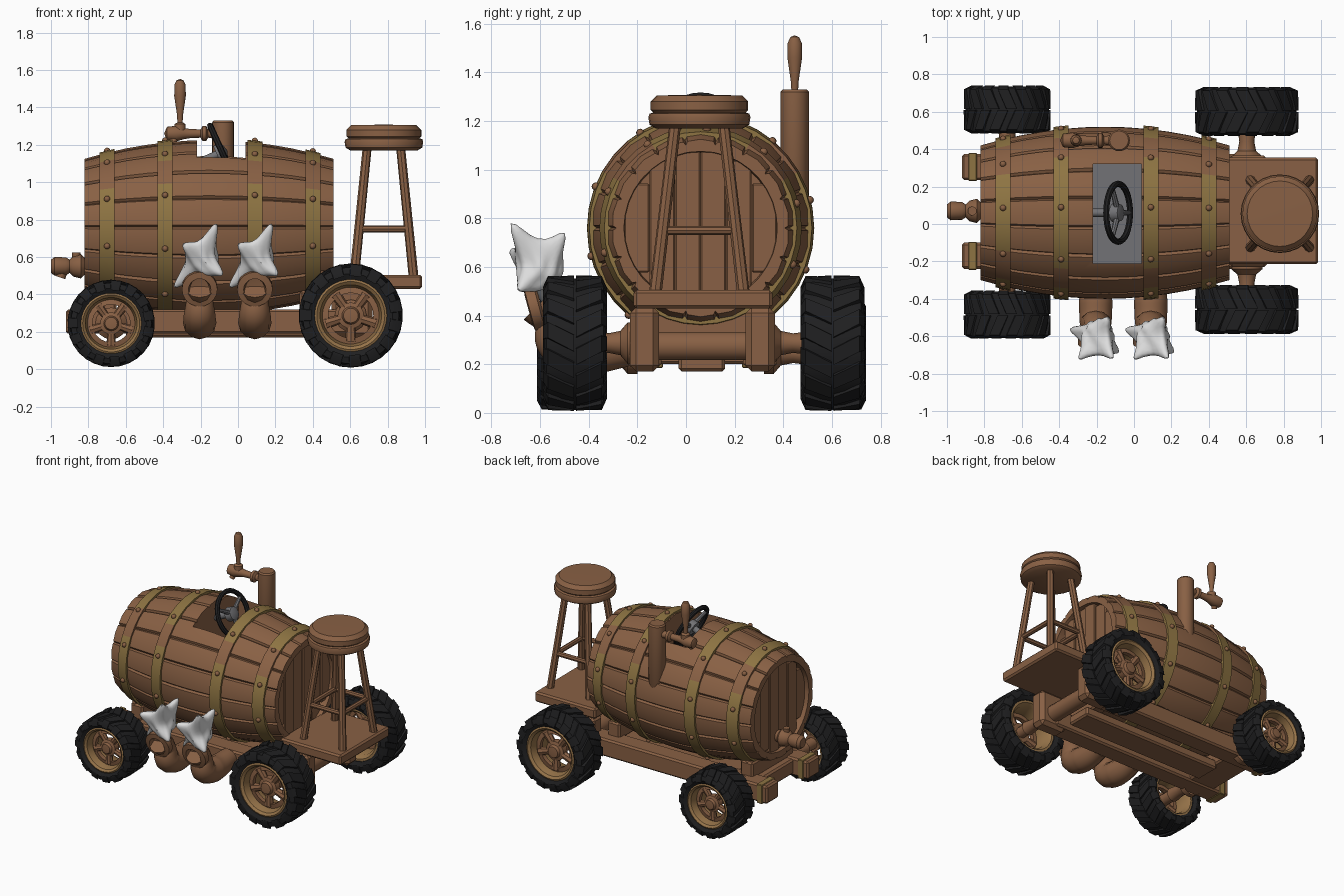
import bpy, bmesh, math
from mathutils import Vector, Matrix

if "Cube" in bpy.data.objects:
    bpy.data.objects.remove(bpy.data.objects["Cube"])


def material(name, *rgb):
    m = bpy.data.materials.new(name)
    m.use_nodes = True
    m.diffuse_color = (*rgb, 1)
    m.node_tree.nodes["Principled BSDF"].inputs["Base Color"].default_value = (*rgb, 1)
    return m


wood = material("brown wood", .25, .118, .058)
brass = material("aged brass", .27, .175, .055)
rim_mat = material("tan rim", .31, .175, .068)
rubber = material("black rubber", .014, .014, .015)
grey = material("grey metal", .17, .17, .18)
white = material("white smoke", .72, .72, .72)
made = []


def finish(bm, name, *mats):
    bmesh.ops.remove_doubles(bm, verts=bm.verts, dist=1e-5)
    bmesh.ops.recalc_face_normals(bm, faces=bm.faces)
    me = bpy.data.meshes.new(name)
    bm.to_mesh(me)
    bm.free()
    for m in mats:
        me.materials.append(m)
    ob = bpy.data.objects.new(name, me)
    bpy.context.collection.objects.link(ob)
    made.append(ob)
    return ob


def lathe(name, mat, origin, axis, profile, n=24, closed=False, bm=None):
    """Spin (distance along axis, radius) points about an axis."""
    own = bm is None
    bm = bm or bmesh.new()
    q = Vector(axis).to_track_quat('Z', 'Y')
    rings = [[bm.verts.new(Vector(origin) + q @ Vector((r * math.cos(a), r * math.sin(a), t)))
              for a in (math.tau * k / n for k in range(n))] for t, r in profile]
    pairs = list(zip(rings, rings[1:])) + ([(rings[-1], rings[0])] if closed else [])
    for a, b in pairs:
        for k in range(n):
            j = (k + 1) % n
            bm.faces.new((a[k], a[j], b[j], b[k]))
    return finish(bm, name, mat) if own else bm


def rod(name, mat, p, q, r, r2=None, n=14):
    d = Vector(q) - Vector(p)
    return lathe(name, mat, p, d, [(0, 0), (0, r), (d.length, r2 or r), (d.length, 0)], n)


def box(name, mat, lo, hi, bevel=.012):
    bm = bmesh.new()
    lo, hi = Vector(lo), Vector(hi)
    bmesh.ops.create_cube(bm, size=1, matrix=Matrix.Translation((lo + hi) / 2) @ Matrix.Diagonal((*(hi - lo), 1)))
    if bevel:
        bmesh.ops.bevel(bm, geom=bm.edges[:], offset=bevel, segments=1, affect='EDGES')
    return finish(bm, name, mat)


# Barrel body: grooved staves around the x axis, with recessed ends
CX, CY, CZ, HALF = -.155, .06, .76, .665
STAVES = 18


def barrel_r(x):
    return .36 + .1 * (1 - ((x - CX) / HALF) ** 2)


bm = bmesh.new()
sections = [(CX - HALF + .06, .31, 0), (CX - HALF, .315, 0)]
for i in range(13):
    x = CX - HALF + HALF * i / 6
    sections.append((x, barrel_r(x), .014))
sections += [(CX + HALF, .315, 0), (CX + HALF - .06, .31, 0)]
rings = []
for x, r, groove in sections:
    ring = []
    for s in range(STAVES):
        for f, g in ((0, 1), (.07, 0), (.5, -.35), (.93, 0)):
            a = math.tau * (s + f) / STAVES
            rr = r - g * groove
            ring.append(bm.verts.new((x, CY + rr * math.cos(a), CZ + rr * math.sin(a))))
    rings.append(ring)
for a, b in zip(rings, rings[1:]):
    for k in range(len(a)):
        j = (k + 1) % len(a)
        bm.faces.new((a[k], a[j], b[j], b[k]))
bm.faces.new(rings[0])
bm.faces.new(rings[-1])
barrel = finish(bm, "barrel", wood, grey)

# Cockpit hatch cut in the top of the barrel
cutter = box("hatch_cutter", wood, (-.22, -.21, .9), (.04, .32, 1.5), 0)
made.remove(cutter)
mod = barrel.modifiers.new("hatch", 'BOOLEAN')
mod.operation, mod.object, mod.solver = 'DIFFERENCE', cutter, 'EXACT'
bpy.context.view_layer.objects.active = barrel
bpy.ops.object.modifier_apply(modifier=mod.name)
bpy.data.objects.remove(cutter)
for p in barrel.data.polygons:
    c = p.center
    inside = -.225 < c.x < .045 and -.215 < c.y < .325 and c.z > .89
    p.material_index = int(inside and c.z < .91)

# Planked barrel heads
for end in (-1, 1):
    for i in range(6):
        y = (i - 2.5) * .105
        h = math.sqrt(.32 ** 2 - y * y)
        x = CX + end * (HALF - .05 + .008 * (i % 2))
        box("head_plank", wood, (x - .02, CY + y - .052, CZ - h), (x + .02, CY + y + .052, CZ + h), .006)

# Hoops with worn patches and rivets
for x in (-.70, -.39, .09, .40):
    l, r = barrel_r(x - .04), barrel_r(x + .04)
    hoop = lathe("hoop", brass, (x, CY, CZ), (1, 0, 0),
                 [(-.04, l - .02), (-.04, l + .016), (.04, r + .016), (.04, r - .02)], 36, True)
    hoop.data.materials.append(wood)
    for p in hoop.data.polygons:
        p.material_index = int(.2 < p.center.z - CZ < .34)
    bm = bmesh.new()
    for k in range(10):
        a = math.tau * (k + .4) / 10
        rr = barrel_r(x) + .016
        bmesh.ops.create_icosphere(bm, subdivisions=2, radius=.017, matrix=Matrix.Translation(
            (x, CY + rr * math.cos(a), CZ + rr * math.sin(a))))
    finish(bm, "hoop_rivets", wood)

# Steering wheel, spokes and column
hub = Vector((-.085, CY, 1.16))
axis = Vector((.91, 0, .41))
up = Vector((-.41, 0, .91))
lathe("steering_wheel", rubber, hub, axis,
      [(.017 * math.sin(math.tau * k / 8), .155 + .017 * math.cos(math.tau * k / 8)) for k in range(8)], 32, True)
for k in range(3):
    a = math.tau * k / 3
    rod("steering_spoke", grey, hub, hub + .15 * (up * -math.cos(a) + Vector((0, math.sin(a), 0))), .018, .012, 8)
lathe("steering_hub", grey, hub, axis, [(-.03, 0), (-.03, .05), (.015, .045), (.03, 0)])
rod("steering_column", grey, hub, hub - axis * .16, .022)

# Side pipe with a beer-style tap and handle
PX, PY = -.08, .447
lathe("tap_pipe", wood, (PX, PY, .84), (0, 0, 1),
      [(-.02, 0), (0, .04), (.03, .058), (.48, .058), (.49, .05), (.49, 0)], 20)
rod("pipe_elbow", wood, (PX, PY - .06, .86), (PX, PY + .03, .87), .05)
lathe("tap_body", wood, (PX - .03, PY, 1.26), (-1, 0, 0),
      [(0, .03), (.05, .022), (.06, .04), (.08, .04), (.09, .022), (.15, .025), (.18, .03),
       (.22, .042), (.27, .036), (.285, 0)], 16)
rod("tap_spout", wood, (-.33, PY, 1.26), (-.35, PY - .02, 1.21), .022, .018)
lathe("tap_handle", wood, (-.31, PY, 1.27), (0, 0, 1),
      [(0, .03), (.04, .03), (.05, .014), (.09, .016), (.19, .031), (.25, .03), (.275, .018), (.282, 0)], 14)

# Spigot on the nose end
lathe("spigot", wood, (-.79, .07, .55), (-1, 0, 0),
      [(0, .04), (.03, .045), (.05, .065), (.09, .055), (.11, .035), (.13, .048), (.19, .05), (.21, .035), (.21, 0)], 16)
rod("spigot_valve", wood, (-.865, .07, .55), (-.865, .07, .625), .018, .024)
rod("spigot_spout", wood, (-.93, .07, .55), (-.95, .07, .49), .028)

# Stool
SX, SY = .78, .055
lathe("stool_seat", wood, (SX, SY, 1.17), (0, 0, 1),
      [(0, 0), (0, .18), (.015, .205), (.045, .21), (.06, .205), (.065, .19), (.075, .2), (.11, .2), (.135, .175), (.138, 0)], 28)
for sx in (-1, 1):
    for sy in (-1, 1):
        rod("stool_leg", wood, (SX + sx * .158, SY + sy * .18, .5), (SX + sx * .09, SY + sy * .1, 1.18), .026, .024, 8)
    rod("stool_rung", wood, (SX + sx * .13, SY - .15, .75), (SX + sx * .13, SY + .15, .75), .018, n=8)
    rod("stool_rung", wood, (SX - .13, SY + sx * .15, .75), (SX + .13, SY + sx * .15, .75), .018, n=8)

# Chassis
box("rear_platform", wood, (.49, -.215, .43), (.985, .355, .505))
for y in (-.17, .305):
    box("side_rail", wood, (-.92, y - .07, .19), (.6, y + .07, .32))
    box("rail_strap", brass, (-.885, y - .075, .185), (-.84, y + .075, .325), .004)
    box("rear_post", wood, (.5, y - .06, .17), (.72, y + .06, .435), .025)
box("centre_plank", wood, (-.6, -.03, .17), (.55, .16, .24))
for x in (-.7, .38):
    box("barrel_saddle", wood, (x - .05, -.18, .3), (x + .05, .3, .42))
box("front_cross_beam", wood, (-.8, -.24, .2), (-.58, .37, .31))
rod("rear_cross_beam", wood, (.61, -.2, .275), (.61, .33, .275), .06)

# Wheels: tyre with chevron tread, rim and pierced disc
TREADS = 15


def wheel(label, x, y, z, R, w, out):
    o, ax = (x, y, z), (0, out, 0)
    half = [(.55, .66), (.85, .68), (.98, .8), (.9, .92), (.4, .95)]
    prof = [(t * w, r * R) for t, r in half] + [(-t * w, r * R) for t, r in reversed(half)]
    lathe(label + "_tyre", rubber, o, ax, prof, 30, True)
    bm = bmesh.new()
    for side in (-1, 1):
        for k in range(TREADS):
            a0 = math.tau * (k + .25 * side) / TREADS
            loops = []
            for t, r_in, r_out, skew in ((.03, .9, .995, 0), (.85, .88, .985, .2), (1.01, .76, .82, .2)):
                loop = []
                for da, r in ((-.14, r_in), (.14, r_in), (.12, r_out), (-.12, r_out)):
                    a = a0 + da - skew
                    loop.append(bm.verts.new((x + r * R * math.sin(a), y + side * t * w, z + r * R * math.cos(a))))
                loops.append(loop)
            for a, b in zip(loops, loops[1:]):
                for i in range(4):
                    bm.faces.new((a[i], a[i - 1], b[i - 1], b[i]))
            bm.faces.new(loops[0])
            bm.faces.new(loops[-1])
    finish(bm, label + "_tread", rubber)
    lathe(label + "_rim", rim_mat, o, ax, [(t * w, r * R) for t, r in (
        (.85, .7), (.9, .65), (.8, .59), (.3, .53), (-.6, .55), (-.8, .62), (-.8, .7))], 30, True)
    lathe(label + "_hub", wood, o, ax, [(t * w, r * R) for t, r in (
        (.1, 0), (.1, .25), (.45, .25), (.5, .17), (.65, .14), (.68, 0))], 20)
    lathe(label + "_disc_ring", wood, o, ax, [(t * w, r * R) for t, r in ((.2, .55), (.4, .55), (.45, .43), (.2, .43))], 30, True)
    for k in range(5):
        a = math.tau * (k + .5) / 5
        d = Vector((math.sin(a), out * .3 * w, math.cos(a)))
        c = Vector(o) + Vector((0, out * .3 * w, 0))
        d.y = 0
        rod(label + "_spoke", wood, c + d * R * .18, c + d * R * .5, R * .085, R * .11, 8)


for label, x, z, R, w, ys in (("front_wheel", -.678, .245, .235, .127, (-.485, .612)),
                              ("rear_wheel", .603, .287, .28, .13, (-.457, .602))):
    for y, out in zip(ys, (-1, 1)):
        wheel(label, x, y, z, R, w, out)
        inner = y - out * .1
        lathe(label + "_axle_end", wood, (x, CY + out * .26, z), (0, out, 0),
              [(0, .085), (.04, .085), (.07, .05), (.12, .04), (.2, .05)], 16)
    rod(label + "_axle", wood, (x, ys[0] - .02, z), (x, ys[1] + .02, z), .04)

# Exhaust horns and smoke puffs
for x in (-.205, .09):
    cu = bpy.data.curves.new("horn_path", 'CURVE')
    cu.dimensions, cu.bevel_depth, cu.bevel_resolution, cu.use_fill_caps = '3D', 1, 4, True
    sp = cu.splines.new('BEZIER')
    path = ((-.24, .26, .07), (-.42, .25, .09), (-.53, .29, .085), (-.55, .38, .07), (-.61, .44, .08))
    sp.bezier_points.add(len(path) - 1)
    for bp, (y, z, r) in zip(sp.bezier_points, path):
        bp.co, bp.radius = (x, y, z), r
        bp.handle_left_type = bp.handle_right_type = 'AUTO'
    tmp = bpy.data.objects.new("horn_path", cu)
    me = bpy.data.meshes.new_from_object(tmp)
    bpy.data.objects.remove(tmp)
    bm = bmesh.new()
    bm.from_mesh(me)
    finish(bm, "exhaust_horn", wood)
    lathe("horn_mouth", wood, (x, -.595, .44), (0, -.96, -.26),
          [(0, .08), (.01, .095), (.05, .095), (.055, .06), (.015, .05), (.01, 0)], 20)
    bm = bmesh.new()
    bmesh.ops.create_icosphere(bm, subdivisions=4, radius=1)
    spikes = [Vector(s) for s in ((.05, -.07, .12), (.03, .05, .08), (-.09, .02, -.09), (-.05, -.06, .04), (.05, -.04, -.04))]
    for v in bm.verts:
        n = v.co.copy()
        v.co = Vector((n.x * .085, n.y * .09, n.z * .085)) * (1 + .1 * math.sin(7 * n.x + 3 * n.z) * math.cos(6 * n.y))
        for s in spikes:
            v.co += s * max(0, n.dot(s.normalized())) ** 9
        v.co += Vector((x + .01, -.6, .585))
    finish(bm, "smoke_puff", white)

# Smooth shading with sharp edges kept
bpy.ops.object.select_all(action='DESELECT')
for ob in made:
    ob.select_set(True)
bpy.context.view_layer.objects.active = barrel
bpy.ops.object.shade_smooth_by_angle(angle=math.radians(35))
